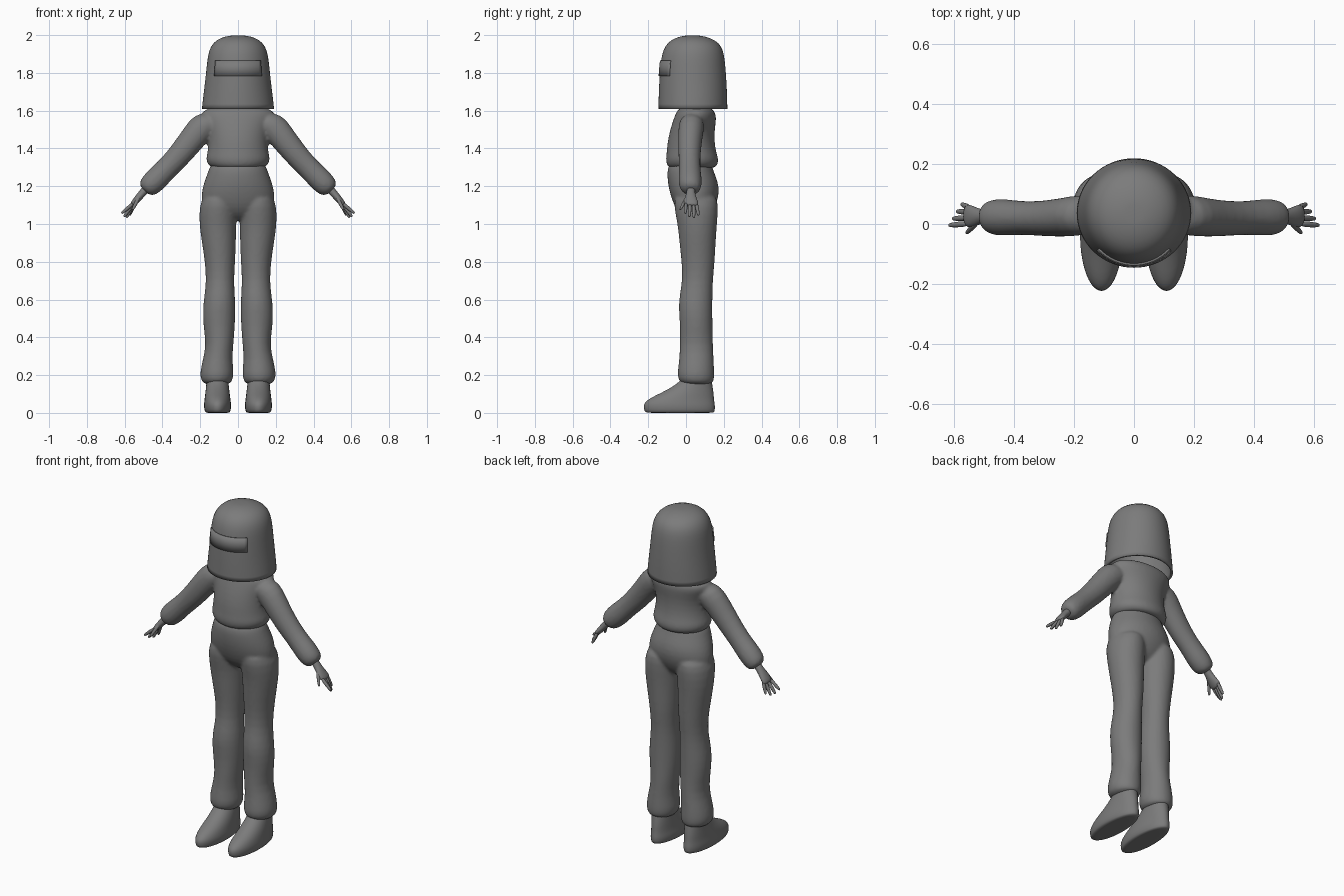
import bpy, bmesh, math
from mathutils import Vector

if "Cube" in bpy.data.objects:
    bpy.data.objects.remove(bpy.data.objects["Cube"])

grey = bpy.data.materials.new("plain grey")
grey.diffuse_color = (0.2, 0.2, 0.2, 1)
grey.use_nodes = True
grey.node_tree.nodes["Principled BSDF"].inputs["Base Color"].default_value = grey.diffuse_color


def finish(name, bm):
    bmesh.ops.recalc_face_normals(bm, faces=bm.faces)
    me = bpy.data.meshes.new(name)
    bm.to_mesh(me)
    bm.free()
    me.materials.append(grey)
    for p in me.polygons:
        p.use_smooth = True
    ob = bpy.data.objects.new(name, me)
    bpy.context.collection.objects.link(ob)
    return ob


def loft(bm, rings, n=20, side=1, cap_start=True, cap_end=True):
    """Skin rings given as (centre, half axis, half axis)."""
    loops = []
    for c, u, v in rings:
        loop = []
        for i in range(n):
            a = math.tau * i / n
            p = Vector(c) + Vector(u) * math.cos(a) + Vector(v) * math.sin(a)
            loop.append(bm.verts.new((p.x * side, p.y, p.z)))
        loops.append(loop)
    for a, b in zip(loops, loops[1:]):
        for i in range(n):
            j = (i + 1) % n
            bm.faces.new((a[i], a[j], b[j], b[i]))
    for use, loop, c in ((cap_start, loops[0], rings[0][0]), (cap_end, loops[-1], rings[-1][0])):
        if use:
            mid = bm.verts.new((c[0] * side, c[1], c[2]))
            for i in range(n):
                bm.faces.new((loop[i], loop[(i + 1) % n], mid))


def flat(rows):
    """Level rings from rows of z, x min, x max, y min, y max."""
    return [(((x0 + x1) / 2, (y0 + y1) / 2, z), ((x1 - x0) / 2, 0, 0), (0, (y1 - y0) / 2, 0))
            for z, x0, x1, y0, y1 in rows]


def centred(rows):
    return flat([(z, -w, w, y0, y1) for z, w, y0, y1 in rows])


def tube(points, direction):
    """Rings along an arm or finger from rows of x, y, z, radius, y radius."""
    d = Vector(direction).normalized()
    u = Vector((-d.z, 0, d.x)).normalized()
    return [((x, y, z), u * r, (0, ry, 0)) for x, y, z, r, ry in points]


def subsurf(ob, level):
    ob.modifiers.new("subdivide", 'SUBSURF').levels = level
    ob.modifiers["subdivide"].render_levels = level


def cloth(ob):
    """Fuse overlapping lofts into one soft skin."""
    subsurf(ob, 1)
    m = ob.modifiers.new("fuse", 'REMESH')
    m.mode, m.voxel_size, m.use_smooth_shade = 'VOXEL', 0.009, True
    m = ob.modifiers.new("soften", 'SMOOTH')
    m.factor, m.iterations = 0.5, 5


# Trousers: hips and two baggy legs
bm = bmesh.new()
loft(bm, centred([
    (1.33, .14, -.085, .135), (1.29, .155, -.10, .143), (1.25, .170, -.10, .160),
    (1.20, .188, -.095, .176), (1.14, .198, -.08, .174), (1.08, .185, -.055, .150),
    (1.04, .13, -.02, .12), (1.02, .06, .01, .09)]), 24)
leg = flat([
    (1.16, .01, .180, -.06, .16), (1.10, .002, .206, -.068, .174), (1.0, .008, .207, -.045, .165),
    (.90, .010, .192, -.036, .158), (.80, .014, .176, -.024, .153), (.70, .021, .169, -.020, .143),
    (.62, .015, .179, -.036, .141), (.55, .013, .188, -.040, .141), (.46, .015, .185, -.032, .141),
    (.36, .024, .169, -.034, .144), (.28, .030, .188, -.036, .147), (.21, .020, .203, -.048, .152),
    (.17, .028, .198, -.042, .150), (.15, .045, .175, -.015, .135)])
for s in (1, -1):
    loft(bm, leg, 20, s)
cloth(finish("trousers", bm))

# Sweater: body with gathered hem, and sleeves with full cuffs
bm = bmesh.new()
loft(bm, centred([
    (1.295, .13, -.085, .145), (1.305, .155, -.10, .167), (1.34, .174, -.110, .175),
    (1.375, .163, -.103, .162), (1.43, .156, -.10, .152), (1.50, .162, -.085, .152),
    (1.56, .190, -.065, .163), (1.595, .195, -.052, .155), (1.62, .15, -.03, .13)]), 24)
sleeve = tube([
    (.12, .03, 1.55, .06, .06), (.18, .03, 1.525, .078, .07), (.235, .022, 1.46, .071, .066),
    (.30, .018, 1.375, .066, .060), (.37, .02, 1.30, .059, .056), (.425, .022, 1.245, .064, .062),
    (.465, .022, 1.205, .062, .062), (.487, .025, 1.183, .050, .05),
    (.495, .025, 1.176, .028, .03)], (.7, 0, -.72))
for s in (1, -1):
    loft(bm, sleeve, 18, s)
cloth(finish("sweater", bm))

# Hands: wrist and palm, four fingers and a thumb
palm = tube([
    (.475, .026, 1.20, .022, .022), (.505, .026, 1.165, .021, .023), (.522, .024, 1.145, .020, .030),
    (.545, .026, 1.118, .018, .040), (.562, .028, 1.097, .014, .038)], (.65, 0, -.76))
fingers = [((.565, .000, 1.10), (.617, -.004, 1.056)), ((.562, .020, 1.095), (.604, .018, 1.038)),
           ((.558, .040, 1.095), (.590, .042, 1.033)), ((.552, .056, 1.10), (.574, .066, 1.045)),
           ((.528, .000, 1.135), (.558, -.030, 1.075))]
for s, label in ((1, "left"), (-1, "right")):
    bm = bmesh.new()
    loft(bm, palm, 12, s)
    for a, b in fingers:
        a, b = Vector(a), Vector(b)
        pts = [(*a.lerp(b, t), r, r) for t, r in
               ((-.2, .008), (.1, .011), (.55, .010), (.92, .008), (1, .004))]
        loft(bm, tube(pts, b - a), 8, s)
    subsurf(finish(label + "_hand", bm), 1)

# Shoes: flat sole, rounded toe, ankle hidden in the trouser leg
shoe = flat([
    (0, .050, .165, -.205, .145), (.003, .040, .177, -.222, .154), (.035, .034, .182, -.228, .157),
    (.055, .037, .180, -.222, .153), (.080, .040, .177, -.190, .150), (.105, .043, .174, -.135, .148),
    (.135, .047, .170, -.078, .143), (.165, .050, .168, -.035, .138), (.20, .055, .165, -.01, .13)])
for s, label in ((1, "left"), (-1, "right")):
    bm = bmesh.new()
    loft(bm, shoe, 20, s)
    subsurf(finish(label + "_shoe", bm), 1)

# Helmet: open flared shell with a domed crown
shell = [(1.61, .192, -.147, .220), (1.66, .187, -.146, .219), (1.72, .179, -.144, .217),
         (1.80, .170, -.140, .212), (1.87, .163, -.133, .206), (1.92, .154, -.122, .197),
         (1.96, .132, -.098, .175), (1.985, .095, -.060, .130), (1.998, .045, -.010, .080)]
bm = bmesh.new()
loft(bm, centred(shell), 32, cap_start=False)
helmet = finish("helmet", bm)
subsurf(helmet, 1)
m = helmet.modifiers.new("wall", 'SOLIDIFY')
m.thickness, m.offset = 0.012, -1

# Visor: thin curved plate across the face
bm = bmesh.new()
grid = []
for z, w, y0, y1 in ((1.783, .172, -.141, .213), (1.825, .1685, -.138, .21), (1.865, .164, -.134, .207)):
    row = []
    for i in range(17):
        a = math.radians(-46 + 92 * i / 16)
        row.append(bm.verts.new((w * math.sin(a), (y0 + y1) / 2 - (y1 - y0) / 2 * math.cos(a), z)))
    grid.append(row)
for a, b in zip(grid, grid[1:]):
    for i in range(16):
        bm.faces.new((a[i], a[i + 1], b[i + 1], b[i]))
visor = finish("visor", bm)
m = visor.modifiers.new("plate", 'SOLIDIFY')
m.thickness, m.offset = 0.008, 0

# Keep the rim and plate edges crisp
for ob in (helmet, visor):
    bpy.ops.object.select_all(action='DESELECT')
    ob.select_set(True)
    bpy.context.view_layer.objects.active = ob
    bpy.ops.object.shade_smooth_by_angle(angle=math.radians(40))
